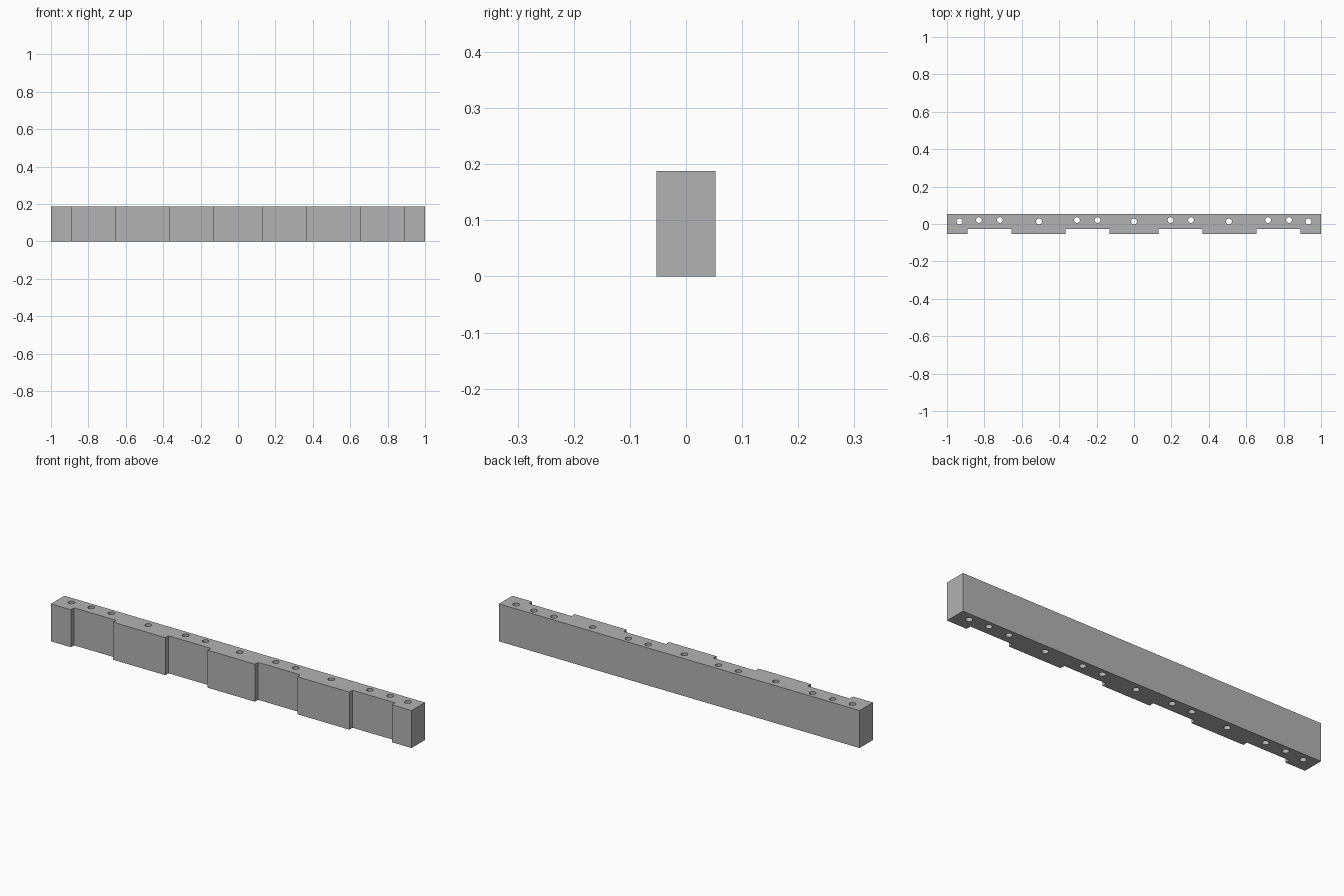
import bpy, bmesh
from mathutils import Matrix

cube = bpy.data.objects.get("Cube")
if cube:
    bpy.data.objects.remove(cube, do_unlink=True)

HEIGHT, BACK, FRONT, RECESS = 0.188, 0.053, -0.053, -0.028
HOLE_RADIUS = 0.0155

grey = bpy.data.materials.new("plain grey")
grey.use_nodes = True
colour = (0.45, 0.45, 0.45, 1)
grey.diffuse_color = colour
grey.node_tree.nodes["Principled BSDF"].inputs["Base Color"].default_value = colour


def make_object(name, bm):
    bmesh.ops.recalc_face_normals(bm, faces=bm.faces)
    mesh = bpy.data.meshes.new(name)
    bm.to_mesh(mesh)
    bm.free()
    mesh.materials.append(grey)
    obj = bpy.data.objects.new(name, mesh)
    bpy.context.collection.objects.link(obj)
    return obj


# Bar: plan outline with four front recesses, extruded upwards
half = [(0.131, FRONT), (0.131, RECESS), (0.366, RECESS), (0.366, FRONT),
        (0.655, FRONT), (0.655, RECESS), (0.89, RECESS), (0.89, FRONT),
        (1, FRONT), (1, BACK)]
outline = half + [(-x, y) for x, y in reversed(half)]
bm = bmesh.new()
base = bm.faces.new([bm.verts.new((x, y, 0)) for x, y in outline])
top = bmesh.ops.extrude_face_region(bm, geom=[base])["geom"]
bmesh.ops.translate(bm, vec=(0, 0, HEIGHT),
                    verts=[v for v in top if isinstance(v, bmesh.types.BMVert)])
bar = make_object("notched_bar", bm)

# Vertical through holes: pad holes sit nearer the front than recess holes
pad_holes = [(x, 0.0135) for x in (0, 0.508, 0.933)]
recess_holes = [(x, 0.021) for x in (0.195, 0.305, 0.717, 0.829)]
bm = bmesh.new()
for x, y in pad_holes + recess_holes:
    for px in {x, -x}:
        bmesh.ops.create_cone(bm, cap_ends=True, segments=32, radius1=HOLE_RADIUS,
                              radius2=HOLE_RADIUS, depth=HEIGHT * 2,
                              matrix=Matrix.Translation((px, y, HEIGHT / 2)))
cutter = make_object("hole_cutter", bm)
cutter.hide_render = True

drill = bar.modifiers.new("drill holes", 'BOOLEAN')
drill.operation = 'DIFFERENCE'
drill.solver = 'EXACT'
drill.object = cutter

bpy.ops.object.select_all(action='DESELECT')
bpy.context.view_layer.objects.active = bar
bar.select_set(True)
bpy.ops.object.modifier_apply(modifier=drill.name)
bpy.data.objects.remove(cutter, do_unlink=True)

# Smooth hole walls, crisp bar edges
bpy.ops.object.shade_smooth_by_angle(angle=0.5)
